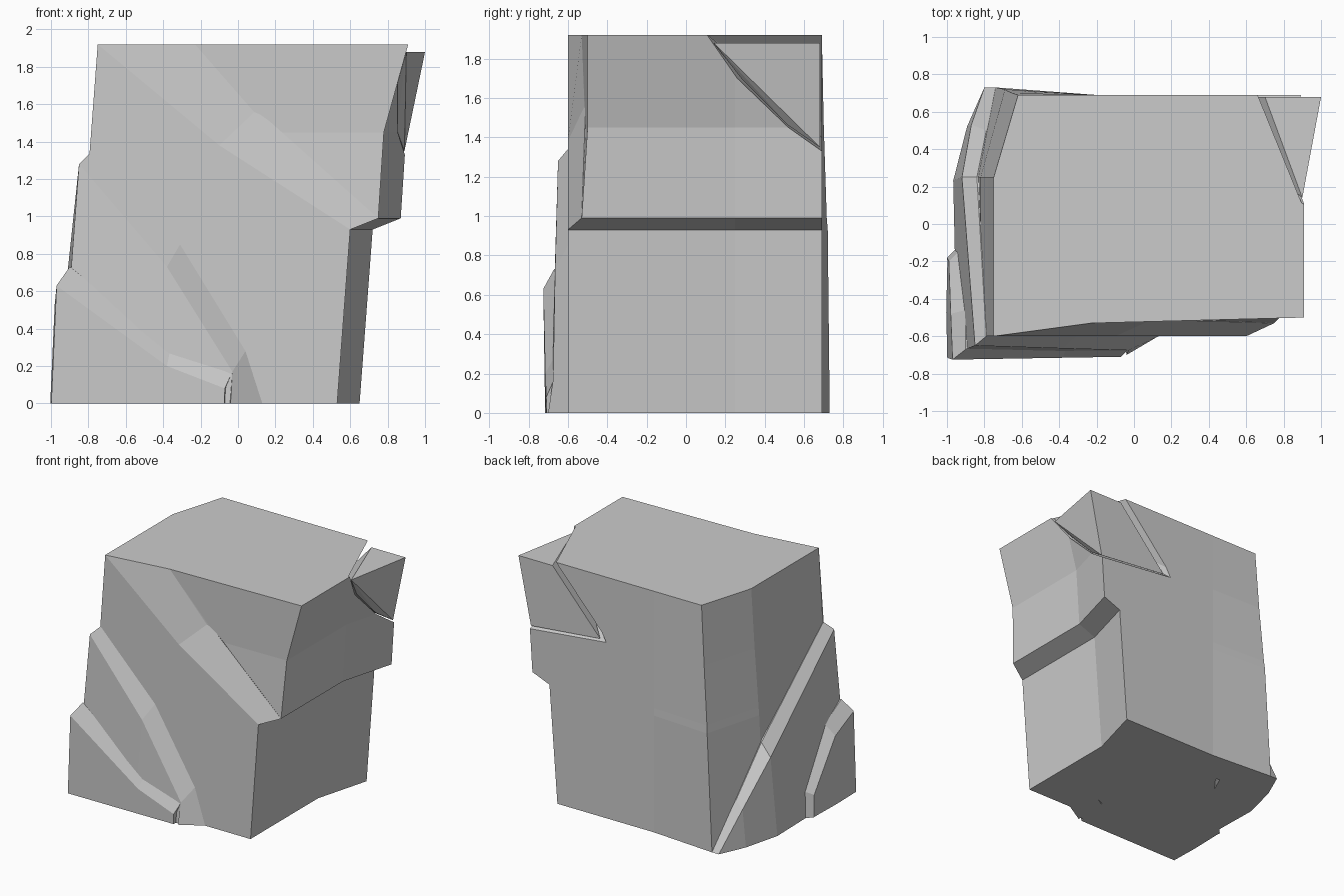
import bpy
import bmesh

default_cube = bpy.data.objects.get("Cube")
if default_cube:
    bpy.data.objects.remove(default_cube, do_unlink=True)

# One flat stone colour
stone = bpy.data.materials.new("stone_grey")
stone.use_nodes = True
stone_colour = (0.6, 0.6, 0.6, 1)
stone.diffuse_color = stone_colour
shader = stone.node_tree.nodes["Principled BSDF"]
shader.inputs["Base Color"].default_value = stone_colour
shader.inputs["Roughness"].default_value = 0.9


def finish(name, bm):
    """Clean the mesh and turn it into a flat shaded object."""
    bmesh.ops.remove_doubles(bm, verts=bm.verts, dist=0.001)
    bmesh.ops.recalc_face_normals(bm, faces=bm.faces)
    mesh = bpy.data.meshes.new(name)
    bm.to_mesh(mesh)
    bm.free()
    mesh.materials.append(stone)
    obj = bpy.data.objects.new(name, mesh)
    bpy.context.collection.objects.link(obj)
    return obj


def loft(name, rings, close_rows=False):
    """Join matching rings of points with quads and cap both ends."""
    bm = bmesh.new()
    rows = [[bm.verts.new(point) for point in ring] for ring in rings]
    count = len(rows[0])
    for lower, upper in zip(rows, rows[1:]):
        for i in range(count):
            j = (i + 1) % count
            bm.faces.new((lower[i], lower[j], upper[j], upper[i]))
    bm.faces.new(rows[0])
    bm.faces.new(rows[-1])
    return finish(name, bm)


def hull(name, points):
    """Convex block around a few corner points."""
    bm = bmesh.new()
    for point in points:
        bm.verts.new(point)
    result = bmesh.ops.convex_hull(bm, input=bm.verts)
    loose = [v for v in result["geom_interior"] if isinstance(v, bmesh.types.BMVert)]
    bmesh.ops.delete(bm, geom=loose, context="VERTS")
    return finish(name, bm)


def ledge(name, inner, outer, lean, swell):
    """Stone layer: a bevel from inner to outer crest, then a wall to the ground."""
    sections = []
    for start, crest in zip(inner, outer):
        x, y, z = crest
        foot = (x - lean * z, y - swell * z, 0)
        root = (foot[0] * 0.6, foot[1] * 0.6, 0)
        anchor = (start[0] * 0.6, start[1] * 0.6, start[2] * 0.97)
        sections.append((start, crest, foot, root, anchor))
    return loft(name, sections)


def core_ring(z, left, right, front, middle, back):
    """Eight sided horizontal section of the main block."""
    mid_x, mid_y = middle
    return [
        (left, -0.6, z), (mid_x, mid_y, z), (right, front, z),
        (right, 0.25, z), (right + 0.12, 0.69, z),
        (-0.2, 0.69, z), (left + 0.13, back, z), (left, 0.25, z),
    ]


# Main block with an overhanging right side
rock_core = loft("rock_core", [
    core_ring(0, -0.87, 0.53, -0.6, (0, -0.6), 0.73),
    core_ring(0.93, -0.82, 0.6, -0.6, (0.3, -0.6), 0.72),
    core_ring(0.99, -0.815, 0.75, -0.53, (0.7, -0.53), 0.715),
    core_ring(1.45, -0.78, 0.78, -0.5, (0.2, -0.51), 0.7),
    core_ring(1.92, -0.75, 0.91, -0.5, (-0.23, -0.53), 0.69),
])

# Wedge cut out of the upper back corner
cutter = hull("corner_cutter", [
    (0.91, 0.1, 1.93), (0.67, 0.69, 1.93), (0.63, 0.8, 1.93),
    (0.22, 0.69, 1.4), (0.14, 0.8, 1.39),
    (0.89, 0.69, 1.33), (0.9, 0.8, 1.28), (1.2, 0.8, 1.25),
    (0.845, 0.26, 1.7), (0.85, 0.52, 1.45),
    (1.2, 0.26, 1.7), (1.2, 0.52, 1.45),
    (1.2, 0.1, 2), (1.2, 0.8, 2),
])
cutter.hide_render = True
cut = rock_core.modifiers.new("corner_cut", "BOOLEAN")
cut.operation = "DIFFERENCE"
cut.solver = "EXACT"
cut.object = cutter
bpy.context.view_layer.objects.active = rock_core
bpy.ops.object.modifier_apply(modifier=cut.name)
bpy.data.objects.remove(cutter, do_unlink=True)

# Loose chip sitting slightly lower in the cut, with a thin crack around it
hull("corner_chip", [
    (0.7, 0.68, 1.88), (1, 0.68, 1.88), (0.9, 0.28, 1.88), (0.9, 0.14, 1.88),
    (0.85, 0.28, 1.7), (0.85, 0.52, 1.46),
    (0.88, 0.68, 1.42), (0.89, 0.68, 1.35), (0.28, 0.68, 1.41),
])

# Upper diagonal step on the front
ledge(
    "front_step",
    inner=[(-0.23, -0.53, 1.92), (0.1, -0.51, 1.57), (0.75, -0.53, 0.99)],
    outer=[(-0.75, -0.6, 1.92), (-0.1, -0.6, 1.38), (0.6, -0.6, 0.93)],
    lean=0.075, swell=0,
)

# Middle layer wrapping the front and left sides
ledge(
    "middle_layer",
    inner=[
        (0.13, -0.6, 0), (0.04, -0.6, 0.28), (-0.31, -0.6, 0.85),
        (-0.79, -0.6, 1.34), (-0.84, 0.25, 0.72),
        (-0.79, 0.5, 0.34), (-0.72, 0.73, 0),
    ],
    outer=[
        (-0.04, -0.7, 0), (-0.03, -0.675, 0.17), (-0.38, -0.665, 0.73),
        (-0.85, -0.65, 1.28), (-0.92, 0.25, 0.62),
        (-0.87, 0.53, 0.3), (-0.8, 0.73, 0),
    ],
    lean=0.075, swell=0.03,
)

# Lowest layer at the front left foot
ledge(
    "lower_layer",
    inner=[
        (-0.03, -0.67, 0.17), (-0.36, -0.66, 0.3), (-0.9, -0.67, 0.73),
        (-0.9, -0.46, 0.61), (-0.94, -0.15, 0.2), (-0.95, -0.13, 0),
    ],
    outer=[
        (-0.07, -0.71, 0.08), (-0.38, -0.715, 0.2), (-0.97, -0.725, 0.63),
        (-0.98, -0.48, 0.53), (-0.99, -0.2, 0.17), (-1, -0.18, 0),
    ],
    lean=0.045, swell=-0.015,
)
